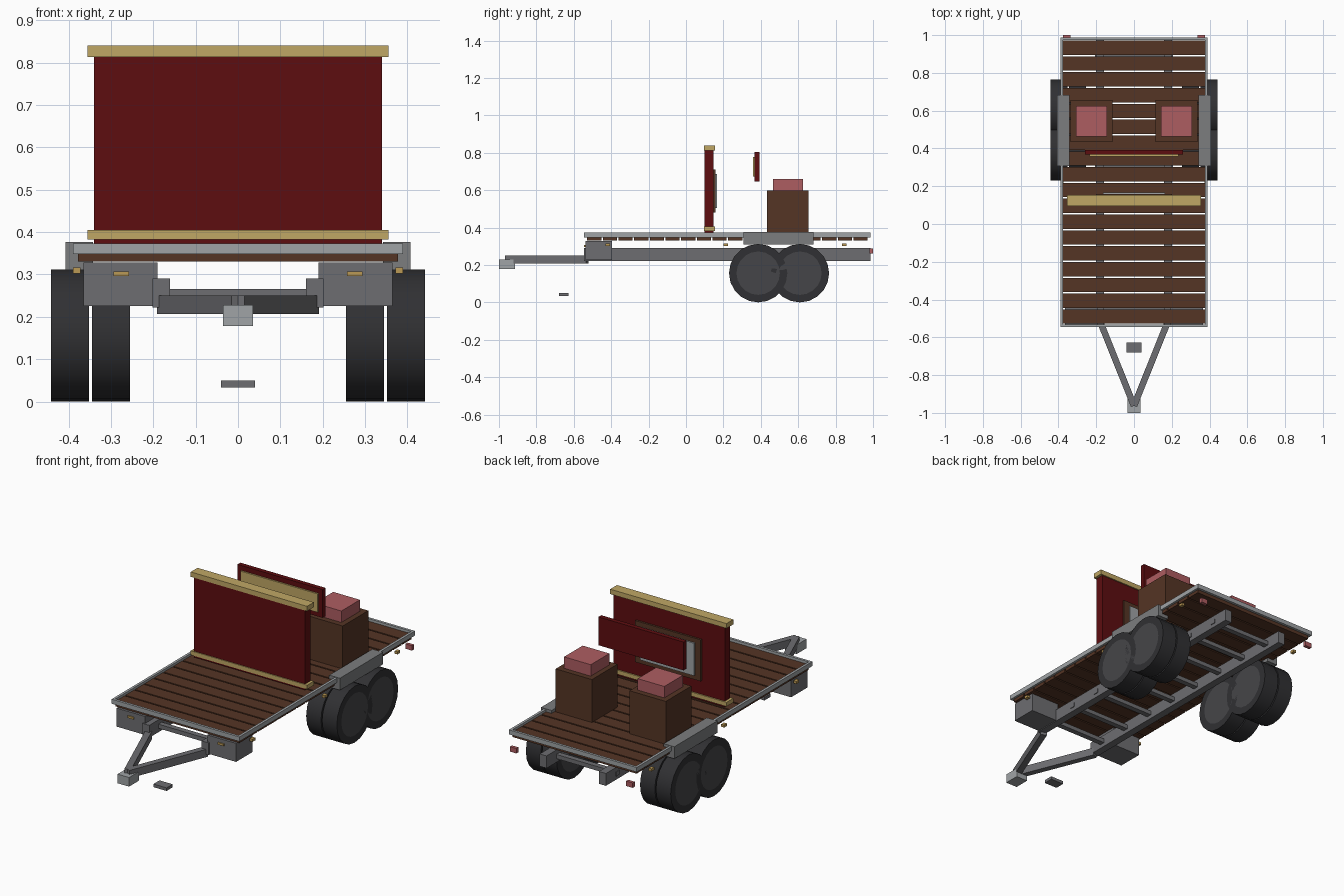
import bpy
import bmesh
import math
from mathutils import Matrix

if "Cube" in bpy.data.objects:
    bpy.data.objects.remove(bpy.data.objects["Cube"], do_unlink=True)


def material(name, r, g, b):
    m = bpy.data.materials.new(name)
    m.use_nodes = True
    m.diffuse_color = (r, g, b, 1)
    node = next(n for n in m.node_tree.nodes if n.type == "BSDF_PRINCIPLED")
    node.inputs["Base Color"].default_value = (r, g, b, 1)
    return m


wood = material("brown wood", 0.09, 0.035, 0.018)
steel = material("frame grey", 0.155, 0.155, 0.165)
fender_grey = material("fender grey", 0.2, 0.205, 0.21)
silver = material("light grey", 0.35, 0.37, 0.38)
rubber = material("tyre black", 0.03, 0.03, 0.033)
hub_grey = material("hub dark grey", 0.06, 0.06, 0.065)
red = material("dark red", 0.11, 0.004, 0.005)
gold = material("gold", 0.53, 0.39, 0.13)
pink = material("soft red", 0.42, 0.11, 0.12)
amber = material("amber", 0.5, 0.32, 0.09)


def finish(name, bm, mats):
    mesh = bpy.data.meshes.new(name)
    bm.to_mesh(mesh)
    bm.free()
    for m in mats:
        mesh.materials.append(m)
    ob = bpy.data.objects.new(name, mesh)
    bpy.context.collection.objects.link(ob)
    return ob


def box(name, mat, x, y, z):
    """Box from (min, max) pairs on each axis."""
    bm = bmesh.new()
    bmesh.ops.create_cube(bm, size=1)
    for v in bm.verts:
        v.co = [lo + (c + 0.5) * (hi - lo) for c, (lo, hi) in zip(v.co, (x, y, z))]
    return finish(name, bm, [mat])


def pair(name, mat, x, y, z):
    """The same box on the left (+x) and the right (-x)."""
    box("left_" + name, mat, x, y, z)
    box("right_" + name, mat, (-x[1], -x[0]), y, z)


# Plank deck
rear, front, planks = 0.975, -0.532, 18
pitch = (rear - front) / planks
for i in range(planks):
    y = front + i * pitch
    box(f"deck_plank_{i + 1}", wood, (-0.378, 0.378),
        (y + 0.004, y + pitch - 0.004), (0.33, 0.36))

# Deck edging
pair("deck_edge", silver, (0.376, 0.39), (-0.545, 0.987), (0.348, 0.373))
box("front_deck_edge", silver, (-0.376, 0.376), (-0.545, -0.531), (0.348, 0.373))
box("rear_deck_edge", silver, (-0.376, 0.376), (0.973, 0.987), (0.348, 0.373))

# Chassis
pair("chassis_rail", steel, (0.16, 0.202), (-0.545, 0.987), (0.222, 0.29))
for i in range(8):
    y = -0.45 + i * 0.191
    box(f"crossmember_{i + 1}", steel, (-0.206, 0.206),
        (y - 0.015, y + 0.015), (0.243, 0.266))

# Drawbar, coupler and jack foot
for side, s in (("left", 1), ("right", -1)):
    dx, dy = 0.175, 0.435
    half = math.hypot(dx, dy) / 2
    arm = box(side + "_drawbar", steel, (-0.017, 0.017), (-half, half), (0.207, 0.25))
    arm.location = (s * dx / 2, -0.745, 0)
    arm.rotation_euler.z = -s * math.atan2(dx, dy)
box("coupler", silver, (-0.035, 0.035), (-1.0, -0.915), (0.178, 0.228))
box("jack_foot", steel, (-0.04, 0.04), (-0.68, -0.627), (0.033, 0.05))

# Tool boxes, fenders and lamps
pair("tool_box", steel, (0.19, 0.365), (-0.538, -0.395), (0.226, 0.328))
pair("front_marker", amber, (0.257, 0.294), (-0.545, -0.537), (0.296, 0.307))
for i, y in enumerate((-0.418, 0.212, 0.845)):
    pair(f"side_marker_{i + 1}", amber, (0.372, 0.39), (y - 0.012, y + 0.012), (0.302, 0.316))
pair("tail_lamp", pink, (0.335, 0.375), (0.982, 1.0), (0.262, 0.289))
pair("fender", fender_grey, (0.342, 0.407), (0.307, 0.683), (0.31, 0.376))


def wheel(name, x, y):
    """Tyre drum with an inset hub disc on each face."""
    bm = bmesh.new()
    radius = 0.156
    bmesh.ops.create_cone(bm, cap_ends=True, segments=20, radius1=radius,
                          radius2=radius, depth=0.09,
                          matrix=Matrix.Rotation(math.pi / 2, 4, "Y"))
    caps = [f for f in bm.faces if len(f.verts) > 4]
    bmesh.ops.inset_individual(bm, faces=caps, thickness=0.04)
    for f in bm.faces:
        f.smooth = len(f.verts) == 4
        f.material_index = int(len(f.verts) > 4)
    for e in bm.edges:
        e.smooth = e.calc_face_angle(0) < math.radians(30)
    ob = finish(name, bm, [rubber, hub_grey])
    ob.location = (x, y, radius)


# Twin tandem wheels
for side, s in (("left", 1), ("right", -1)):
    for row, y in (("front", 0.386), ("rear", 0.609)):
        for place, x in (("inner", 0.3), ("outer", 0.397)):
            wheel(f"{side}_{row}_{place}_wheel", s * x, y)

# Stage wall with trim and window
box("wall", red, (-0.34, 0.34), (0.1, 0.147), (0.372, 0.815))
box("wall_cap", gold, (-0.355, 0.355), (0.095, 0.154), (0.813, 0.84))
box("wall_base_trim", gold, (-0.355, 0.355), (0.095, 0.154), (0.382, 0.405))
box("window_frame", wood, (-0.2, 0.2), (0.145, 0.158), (0.481, 0.71))
box("window_pane", silver, (-0.165, 0.165), (0.156, 0.166), (0.505, 0.685))

# Raised sign panel
box("sign_panel", red, (-0.26, 0.26), (0.367, 0.392), (0.647, 0.803))
box("sign_plate", gold, (-0.235, 0.235), (0.358, 0.367), (0.674, 0.776))

# Pedestals with cushions
pair("pedestal", wood, (0.115, 0.336), (0.433, 0.656), (0.36, 0.597))
pair("cushion", pink, (0.143, 0.306), (0.464, 0.626), (0.597, 0.66))
